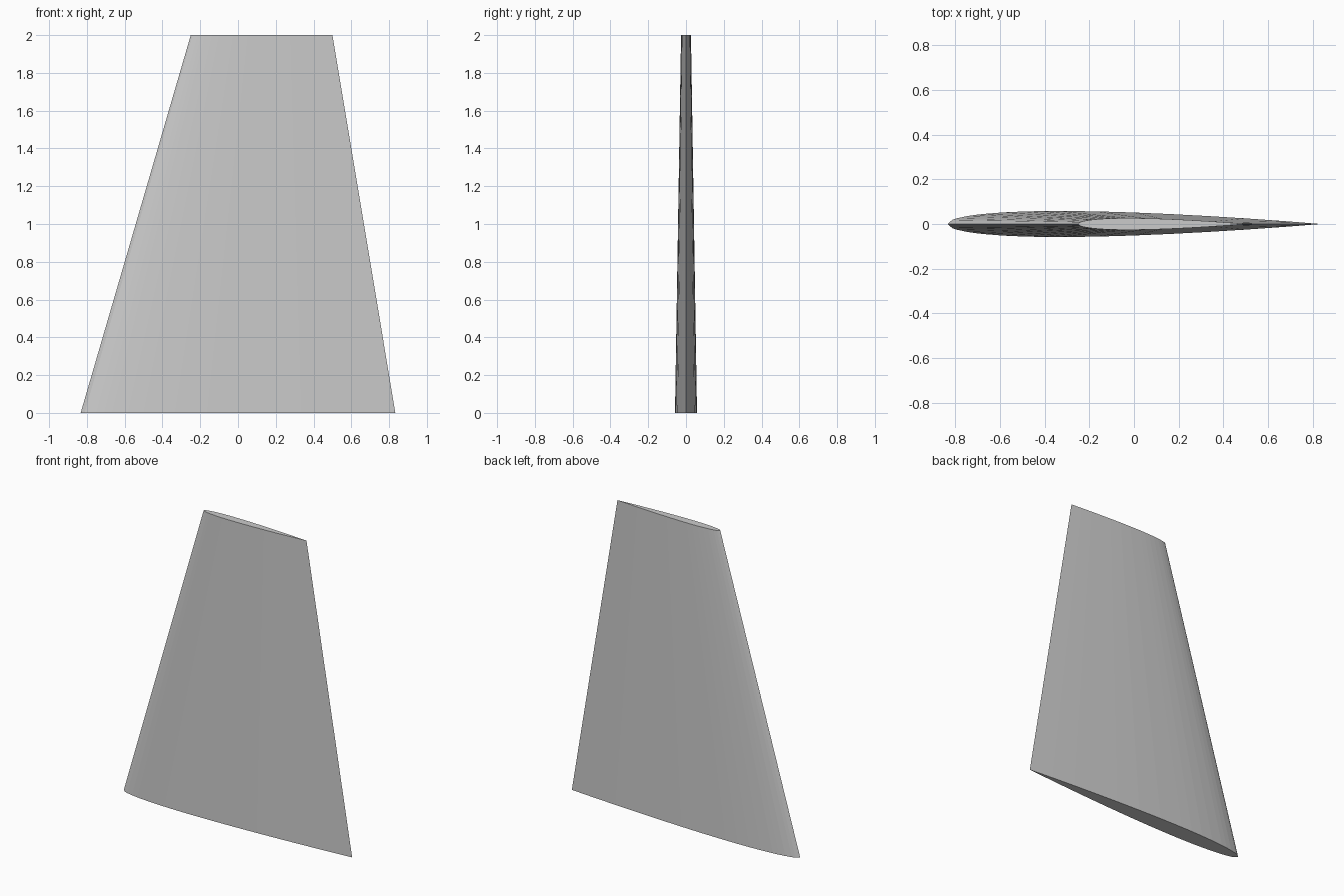
import bpy
import bmesh
from math import sqrt

cube = bpy.data.objects.get("Cube")
if cube:
    bpy.data.objects.remove(cube, do_unlink=True)

# Single grey material
grey = bpy.data.materials.new("light_grey")
grey.use_nodes = True
grey.diffuse_color = (0.6, 0.6, 0.6, 1)
grey.node_tree.nodes["Principled BSDF"].inputs["Base Color"].default_value = (0.6, 0.6, 0.6, 1)

THICKNESS = 0.07
STATIONS = [0.0125, 0.025, 0.05, 0.075, 0.1, 0.15, 0.2, 0.25, 0.3,
            0.4, 0.5, 0.6, 0.7, 0.8, 0.9, 0.95]


def half_thickness(t):
    """Symmetric aerofoil half thickness at chord fraction t, closed at the tail."""
    return 5 * THICKNESS * (0.2969 * sqrt(t) - 0.126 * t - 0.3516 * t**2
                            + 0.2843 * t**3 - 0.1036 * t**4)


def section(bm, lead, trail, z):
    """Closed ring: nose, upper side, tail, lower side."""
    chord = trail - lead
    upper = [(t, half_thickness(t)) for t in STATIONS]
    lower = [(t, -y) for t, y in reversed(upper)]
    ring = [(0, 0)] + upper + [(1, 0)] + lower
    return [bm.verts.new((lead + t * chord, y * chord, z)) for t, y in ring]


# Tapered fin lofted from root section to tip section
bm = bmesh.new()
root = section(bm, -0.833, 0.833, 0)
tip = section(bm, -0.25, 0.5, 2)
count = len(root)
for i in range(count):
    j = (i + 1) % count
    bm.faces.new((root[i], root[j], tip[j], tip[i]))
bm.faces.new(root)
bm.faces.new(tip)
bmesh.ops.recalc_face_normals(bm, faces=bm.faces)

mesh = bpy.data.meshes.new("tapered_fin")
bm.to_mesh(mesh)
bm.free()
mesh.materials.append(grey)
fin = bpy.data.objects.new("tapered_fin", mesh)
bpy.context.collection.objects.link(fin)
